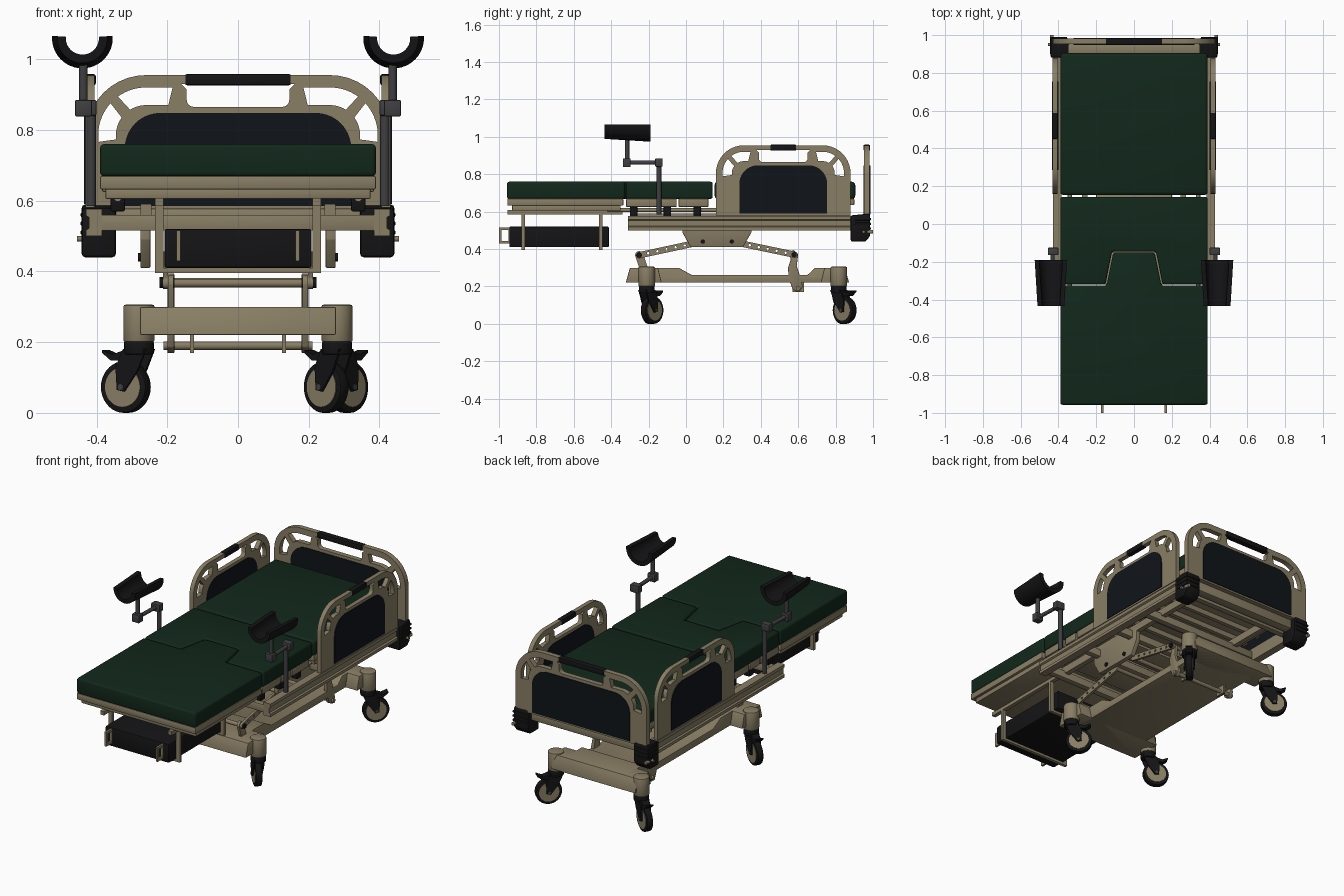
import bpy, bmesh, math
from math import sin, cos, radians, pi
from mathutils import Vector, Matrix

if "Cube" in bpy.data.objects:
    bpy.data.objects.remove(bpy.data.objects["Cube"])

def material(name, c):
    m = bpy.data.materials.new(name)
    m.diffuse_color = (*c, 1)
    m.use_nodes = True
    m.node_tree.nodes["Principled BSDF"].inputs["Base Color"].default_value = m.diffuse_color
    return m

TAN = material("tan_paint", (0.25, 0.21, 0.13))
GREEN = material("green_vinyl", (0.006, 0.021, 0.011))
BLACK = material("black_plastic", (0.007, 0.007, 0.008))
PANEL = material("dark_panel", (0.005, 0.007, 0.010))
STEEL = material("grey_steel", (0.05, 0.05, 0.055))
SIDES = ((-1, "left"), (1, "right"))

def finish(name, bm, mat, bevel=0, seg=2):
    bmesh.ops.remove_doubles(bm, verts=bm.verts, dist=1e-5)
    bmesh.ops.recalc_face_normals(bm, faces=bm.faces)
    if bevel:
        edges = [e for e in bm.edges if len(e.link_faces) == 2 and e.calc_face_angle(0) > 0.5]
        bmesh.ops.bevel(bm, geom=edges, offset=bevel, segments=seg, profile=0.5, affect='EDGES')
    me = bpy.data.meshes.new(name)
    bm.to_mesh(me)
    bm.free()
    me.materials.append(mat)
    ob = bpy.data.objects.new(name, me)
    bpy.context.collection.objects.link(ob)
    return ob

def loft(name, a, b, mat, bevel=0, seg=2, caps=True):
    bm = bmesh.new()
    va, vb = [[bm.verts.new(p) for p in ring] for ring in (a, b)]
    n = len(va)
    for i in range(n):
        j = (i + 1) % n
        bm.faces.new((va[i], va[j], vb[j], vb[i]))
    bm.faces.new(va)
    bm.faces.new(vb)
    return finish(name, bm, mat, bevel, seg)

def prism(name, pts, axis, lo, hi, mat, bevel=0, seg=2):
    put = {'x': lambda p, c: (c, p[0], p[1]), 'y': lambda p, c: (p[0], c, p[1]),
           'z': lambda p, c: (p[0], p[1], c)}[axis]
    return loft(name, [put(p, lo) for p in pts], [put(p, hi) for p in pts], mat, bevel, seg)

def box(name, x, y, z, mat, bevel=0, seg=2):
    pts = [(x[0], y[0]), (x[1], y[0]), (x[1], y[1]), (x[0], y[1])]
    return prism(name, pts, 'z', z[0], z[1], mat, bevel, seg)

def rod(name, p, q, r, mat, n=20, bevel=0):
    p, q = Vector(p), Vector(q)
    d = q - p
    bm = bmesh.new()
    m = Matrix.Translation((p + q) / 2) @ d.to_track_quat('Z', 'Y').to_matrix().to_4x4()
    bmesh.ops.create_cone(bm, cap_ends=True, segments=n, radius1=r, radius2=r, depth=d.length, matrix=m)
    return finish(name, bm, mat, bevel)

def plate(name, loops, axis, c, t, mat):
    """Flat plate with holes: first loop is the outline, the others are cut out."""
    cu = bpy.data.curves.new(name, 'CURVE')
    cu.dimensions, cu.fill_mode, cu.extrude = '2D', 'BOTH', t / 2
    for pts in loops:
        s = cu.splines.new('POLY')
        s.points.add(len(pts) - 1)
        for sp, p in zip(s.points, pts):
            sp.co = (p[0], p[1], 0, 1)
        s.use_cyclic_u = True
    tmp = bpy.data.objects.new(name + "_outline", cu)
    me = bpy.data.meshes.new_from_object(tmp)
    bm = bmesh.new()
    bm.from_mesh(me)
    bpy.data.objects.remove(tmp)
    bpy.data.meshes.remove(me)
    for v in bm.verts:
        u, w, k = v.co
        v.co = (c + k, u, w) if axis == 'x' else (u, c - k, w)
    return finish(name, bm, mat)

def arc(cx, cy, r, a, b, n=10):
    return [(cx + r * cos(radians(a + (b - a) * i / n)), cy + r * sin(radians(a + (b - a) * i / n))) for i in range(n + 1)]

def arch(u, hw, z0, z1, r):
    return [(u + hw, z0)] + arc(u + hw - r, z1 - r, r, 0, 90) + arc(u - hw + r, z1 - r, r, 90, 180) + [(u - hw, z0)]

# Bed boards: arched frame with corner slots, hand opening, dark panel and grip
def board(name, axis, u, hw, z0, c, t, r, tail, opening, grip, panel):
    top = 0.955
    cx, cz = hw - r, top - r
    lower = arc(cx, cz, r - .035, -8, 42) + arc(cx, cz, r - .085, 36, -8)
    upper = [(tail, top - .035)] + arc(cx, cz, r - .035, 88, 54)[0:] + arc(cx, cz, r - .085, 58, 88) + [(tail + .012, top - .085)]
    loops = [arch(u, hw, z0, top, r)]
    for s in (-1, 1):
        loops += [[(u + s * a, b) for a, b in h] for h in (lower, upper)]
    o = opening
    loops.append([(u - o, .93), (u - o + .015, .915)] + arc(u - o + .035, .885, .02, 180, 270, 4)
                 + arc(u + o - .035, .885, .02, 270, 360, 4) + [(u + o - .015, .915), (u + o, .93)])
    plate(name, loops, axis, c, t, TAN)
    plate(name + "_panel", [arch(u, panel, z0 + .01, .848, .10)], axis, c, t + .008, PANEL)
    e = t / 2 + .003
    if axis == 'x':
        box(name + "_grip", (c - e, c + e), (u - grip, u + grip), (.926, .958), BLACK, .006)
    else:
        box(name + "_grip", (u - grip, u + grip), (c - e, c + e), (.926, .958), BLACK, .006)

board("headboard", 'y', 0, .43, .575, .967, .03, .17, .185, .16, .15, .32)
for s, side in SIDES:
    board(side + "_guard", 'x', .52, .36, .58, s * .418, .026, .15, .175, .145, .07, .235)

# Mattress: foot tongue fits the notch in the seat
foot = [(-.39, -.957), (.39, -.957), (.39, -.326), (.145, -.326), (.11, -.152), (-.11, -.152), (-.145, -.326), (-.39, -.326)]
seat = [(-.39, -.32), (-.151, -.32), (-.116, -.146), (.116, -.146), (.151, -.32), (.39, -.32), (.39, .143), (-.39, .143)]
prism("foot_mattress", foot, 'z', .668, .76, GREEN, .012, 3)
prism("seat_mattress", seat, 'z', .668, .76, GREEN, .012, 3)
box("back_mattress", (-.39, .39), (.153, .905), (.668, .76), GREEN, .018, 3)

# Decks under the mattress
box("foot_deck", (-.39, .39), (-.955, -.335), (.632, .67), TAN, .005)
box("foot_deck_frame", (-.375, .375), (-.93, -.35), (.605, .634), TAN, .004)
for i, (a, b) in enumerate(((-.32, -.15), (-.14, -.05), (-.04, .12))):
    box(f"seat_deck_{i}", (-.385, .385), (a, b), (.625, .67), TAN, .005)
box("back_deck", (-.385, .385), (.16, .9), (.635, .67), TAN, .005)
for i in range(7):
    y = .2 + i * .11
    box(f"deck_slat_{i}", (-.37, .37), (y - .012, y + .012), (.605, .636), TAN)
for s, side in SIDES:
    rod(side + "_deck_tube", (s * .34, -.42, .608), (s * .34, .88, .608), .011, TAN, 12)
    for i, y in enumerate((-.28, -.1, .06)):
        box(f"{side}_deck_bracket_{i}", (s * .34 - .02, s * .34 + .02), (y - .02, y + .02), (.57, .628), BLACK, .004)

# Main frame
rail = [(.385, .50), (.43, .50), (.43, .517), (.421, .522), (.421, .553), (.43, .558), (.43, .577), (.385, .577)]
for s, side in SIDES:
    prism(side + "_main_rail", [(s * x, z) for x, z in rail], 'y', -.31, .9, TAN)
    box(side + "_inner_rail", (s * .26 - .015, s * .26 + .015), (-.3, .88), (.545, .59), TAN)
for i, y in enumerate((-.29, .02, .3, .55, .87)):
    box(f"cross_beam_{i}", (-.41, .41), (y - .018, y + .018), (.515, .56), TAN, .003)
box("rear_beam", (-.37, .37), (.9, .955), (.52, .578), TAN, .006)

# Corner bumpers
for s, side in SIDES:
    pts = [(.88, .44), (.96, .44), (.985, .47), (.985, .59), (.88, .58)]
    lo, hi = sorted((s * .345, s * .442))
    prism(side + "_bumper", pts, 'x', lo, hi, BLACK, .01)
    for i, z in enumerate((.51, .535, .56)):
        box(f"{side}_bumper_rib_{i}", (s * .40 - .045, s * .40 + .045), (.9, .99), (z - .006, z + .006), BLACK, .003)
    rod(side + "_bumper_knob", (s * .435, .97, .492), (s * .435, 1.0, .492), .01, TAN, 12)
    rod(side + "_bumper_pin", (s * .41, .95, .492), (s * .455, .95, .492), .008, TAN, 12)

# Leg rests: post, clamp, arm, upper post and cradle
for s, side in SIDES:
    rod(side + "_rest_post", (s * .415, -.145, .585), (s * .415, -.145, .87), .013, STEEL)
    box(side + "_rest_clamp", (s * .428 - .028, s * .428 + .028), (-.165, -.125), (.84, .885), STEEL, .005)
    rod(side + "_rest_arm", (s * .43, -.145, .862), (s * .437, -.315, .862), .011, STEEL)
    box(side + "_rest_joint", (s * .437 - .024, s * .437 + .024), (-.338, -.296), (.838, .885), STEEL, .005)
    rod(side + "_rest_upper_post", (s * .437, -.315, .862), (s * .437, -.315, .99), .012, STEEL)
    def ring(y, r):
        sec = arc(s * .44, 1.06, r, 176, 364, 24) + arc(s * .44, 1.06, r - .024, 364, 176, 24)
        return [(x, y, z) for x, z in sec]
    loft(side + "_rest_cradle", ring(-.19, .086), ring(-.435, .071), BLACK)

# Slide-out basin under the foot section
box("basin", (-.208, .208), (-.945, -.412), (.41, .52), BLACK, .006)
for s, side in SIDES:
    x = s * .222
    box(side + "_basin_runner", (x - .012, x + .012), (-.955, -.34), (.585, .608), TAN)
    for i, y in enumerate((-.87, -.455)):
        box(f"{side}_basin_hanger_{i}", (x - .012, x + .012), (y - .009, y + .009), (.395, .6), TAN)
    plate(side + "_basin_handle", [[(-1, .43), (-.94, .43), (-.94, .515), (-1, .515)],
          [(-.986, .444), (-.95, .444), (-.95, .501), (-.986, .501)]], 'x', s * .168, .012, TAN)
for i, y in enumerate((-.87, -.455)):
    box(f"basin_bar_{i}", (-.234, .234), (y - .009, y + .009), (.395, .409), TAN)

# Lift linkage: brackets, drilled arms, rear cranks, pivots
def bar(name, p, q, w, x, t, holes):
    a = math.degrees(math.atan2(q[1] - p[1], q[0] - p[0]))
    loops = [arc(*q, w, a - 90, a + 90, 8) + arc(*p, w, a + 90, a + 270, 8)]
    for i in range(holes):
        f = (i + 1) / (holes + 1)
        loops.append(arc(p[0] + (q[0] - p[0]) * f, p[1] + (q[1] - p[1]) * f, w * .4, 0, 324, 9))
    plate(name, loops, 'x', x, t, TAN)

for s, side in SIDES:
    prism(side + "_lift_bracket", [(-.02, .56), (-.02, .49), (.025, .41), (.305, .41), (.35, .49), (.35, .56)],
          'x', s * .262 - .014, s * .262 + .014, TAN, .003)
    bar(side + "_front_arm", (-.25, .367), (.09, .44), .017, s * .205, .014, 6)
    bar(side + "_rear_arm", (.245, .44), (.58, .37), .017, s * .205, .014, 6)
    bar(side + "_front_crank", (-.25, .367), (-.22, .28), .022, s * .19, .016, 0)
    prism(side + "_rear_crank", [(.55, .385), (.575, .395), (.6, .37), (.592, .31), (.605, .27), (.625, .2), (.605, .168),
          (.57, .185), (.55, .24), (.545, .3), (.56, .345)], 'x', s * .19 - .01, s * .19 + .01, TAN, .003)
    for i, y in enumerate((.09, .245)):
        rod(f"{side}_bracket_bolt_{i}", (s * .25, y, .44), (s * .282, y, .44), .012, BLACK, 14)
    for i, (y, z) in enumerate(((-.25, .367), (.578, .37))):
        rod(f"{side}_arm_bolt_{i}", (s * .18, y, z), (s * .222, y, z), .014, BLACK, 14)
    box(side + "_pivot_tab", (s * .13 - .006, s * .13 + .006), (.57, .63), (.17, .24), TAN)
for i, (y, z) in enumerate(((-.25, .367), (.09, .44), (.245, .44), (.578, .37), (.6, .19))):
    rod(f"lift_shaft_{i}", (-.21, y, z), (.21, y, z), .012, TAN, 14)

# Base with end blocks and leg housings
prism("base_body", [(-.322, .22), (-.3, .30), (-.04, .30), (.03, .262), (.65, .262), (.69, .30), (.85, .30), (.872, .22)],
      'x', -.2, .2, TAN, .004)
for name, pts in (("front_block", [(-.322, .22), (-.3, .30), (-.15, .30), (-.13, .22)]),
                  ("rear_block", [(.72, .22), (.74, .30), (.85, .30), (.872, .22)])):
    prism(name, pts, 'x', -.277, .277, TAN, .005)

# Casters: built at the origin trailing along +x, then turned and placed
def caster(name, x, y, angle):
    rod(name + "_housing", (x, y, .2), (x, y, .306), .044, TAN, 28, .006)
    parts = [rod(name + "_collar", (0, 0, .165), (0, 0, .203), .042, BLACK, 24, .004)]
    for s, side in SIDES:
        parts.append(prism(f"{name}_{side}_fork", [(-.036, .18), (.036, .18), (.06, .13), (.056, .065), (.034, .06), (-.01, .12)],
                           'y', s * .025 - .004, s * .025 + .004, BLACK))
    parts += [rod(name + "_tyre", (.042, -.018, .073), (.042, .018, .073), .073, BLACK, 36, .006),
              rod(name + "_hub", (.042, -.0205, .073), (.042, .0205, .073), .056, TAN, 32),
              rod(name + "_axle", (.042, -.032, .073), (.042, .032, .073), .009, STEEL, 12),
              prism(name + "_brake", [(.02, .15), (.03, .18), (.075, .165), (.108, .178), (.108, .17), (.08, .148)],
                    'y', -.02, .02, BLACK)]
    m = Matrix.Translation((x, y, 0)) @ Matrix.Rotation(radians(angle), 4, 'Z')
    for p in parts:
        p.data.transform(m)

caster("front_left_caster", -.28, -.21, 152)
caster("front_right_caster", .28, -.21, 137)
caster("rear_left_caster", -.28, .817, 150)
caster("rear_right_caster", .28, .817, 48)

# Smooth rounded surfaces, keep hard edges
for ob in bpy.context.collection.objects:
    ob.select_set(True)
    bpy.context.view_layer.objects.active = ob
bpy.ops.object.shade_smooth_by_angle(angle=radians(32))
